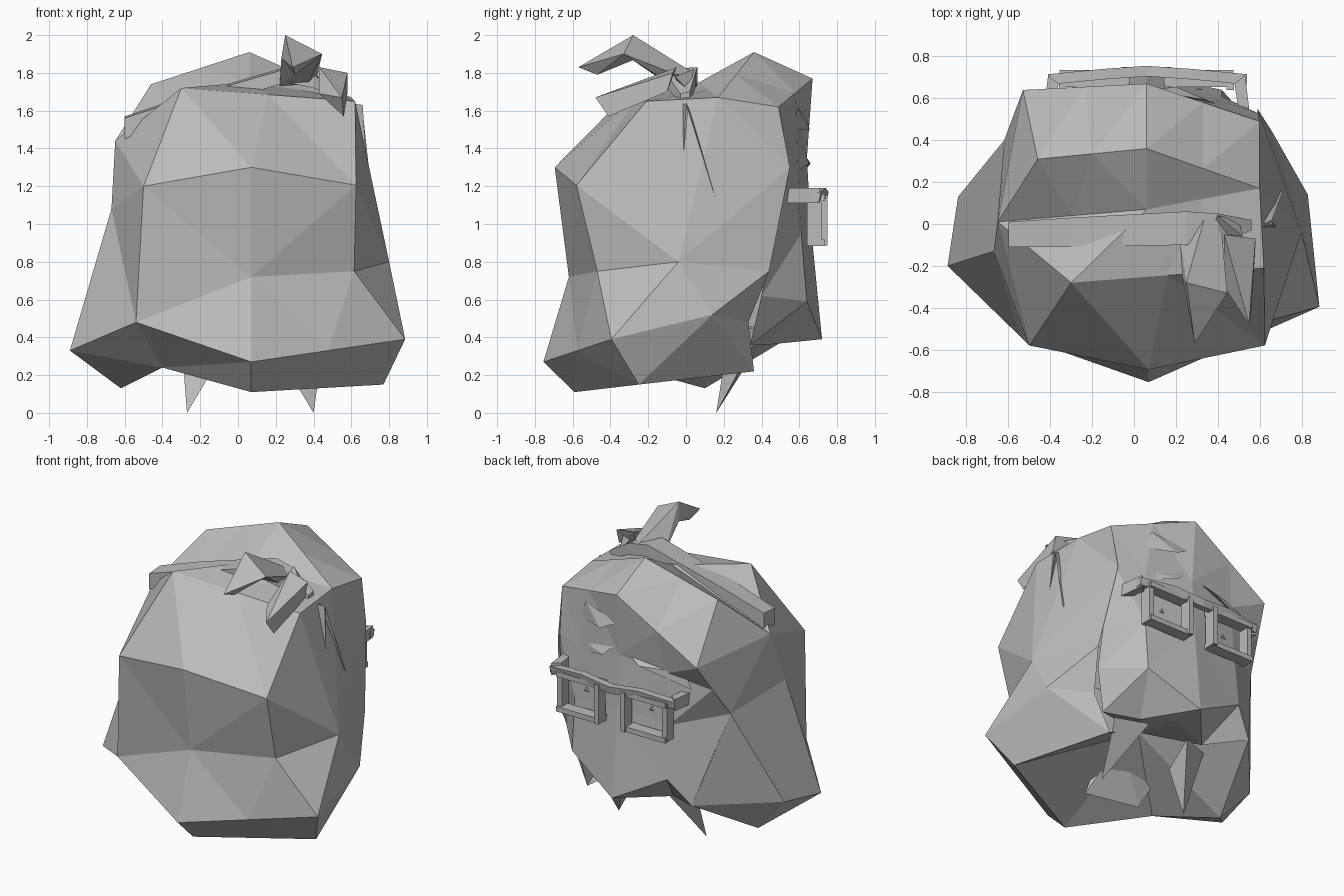
import bpy, bmesh
from mathutils import Vector

old = bpy.data.objects.get("Cube")
if old:
    bpy.data.objects.remove(old)

grey = bpy.data.materials.new("plain_grey")
grey.use_nodes = True
grey.diffuse_color = (.5, .5, .5, 1)
grey.node_tree.nodes["Principled BSDF"].inputs["Base Color"].default_value = (.5, .5, .5, 1)


def finish(name, bm):
    """Clean the mesh, point its normals outward and link it as a flat shaded object."""
    bmesh.ops.remove_doubles(bm, verts=bm.verts, dist=.001)
    bmesh.ops.triangulate(bm, faces=bm.faces)
    bmesh.ops.recalc_face_normals(bm, faces=bm.faces)
    middle = sum((v.co for v in bm.verts), Vector()) / len(bm.verts)
    outward = sum(f.normal.dot(f.calc_center_median() - middle) * f.calc_area() for f in bm.faces)
    if outward < 0:
        bmesh.ops.reverse_faces(bm, faces=bm.faces)
    mesh = bpy.data.meshes.new(name)
    bm.to_mesh(mesh)
    bm.free()
    mesh.materials.append(grey)
    obj = bpy.data.objects.new(name, mesh)
    bpy.context.scene.collection.objects.link(obj)


def loft(name, rows, closed=False):
    """Skin a sheet (or a closed tube) over rows of equally many points."""
    bm = bmesh.new()
    grid = [[bm.verts.new(p) for p in row] for row in rows]
    count = len(rows[0])
    for low, high in zip(grid, grid[1:]):
        for i in range(count if closed else count - 1):
            j = (i + 1) % count
            bm.faces.new((low[i], low[j], high[j], high[i]))
    if closed:
        bm.faces.new(grid[0])
        bm.faces.new(grid[-1])
    bmesh.ops.remove_doubles(bm, verts=bm.verts, dist=.001)
    bmesh.ops.dissolve_degenerate(bm, edges=bm.edges, dist=.0005)
    finish(name, bm)


def shard(name, *points):
    """Faceted solid wrapped around a few points."""
    bm = bmesh.new()
    verts = [bm.verts.new(p) for p in points]
    bmesh.ops.convex_hull(bm, input=verts)
    loose = [v for v in bm.verts if not v.link_faces]
    bmesh.ops.delete(bm, geom=loose, context='VERTS')
    finish(name, bm)


def between(a, b, t=.5):
    return tuple(Vector(a).lerp(Vector(b), t))


# Shared corners of the hair
left_lock, left_side = (-.45, .58, .42), (-.62, .4, 1.03)
left_bulge, left_temple = (-.67, -.13, 1.08), (-.65, .01, 1.44)
left_low, left_front = (-.62, .1, .13), (-.54, -.54, .48)
right_bulge, right_low = (.8, -.04, .8), (.77, -.25, .15)
right_flare, nape, hem_front = (.885, -.395, .39), (.07, -.755, .27), (.07, -.59, .11)
temple, crest, peak = (-.53, .64, 1.41), (.06, .36, 1.91), (.06, .67, 1.77)
left_crest, right_crest = (-.46, .31, 1.74), (.6, .17, 1.67)
right_brow, right_top = (.6, .49, 1.62), (.62, -.21, 1.65)
left_top, valley = (-.3, -.28, 1.72), (.06, .07, 1.75)
right_lock, right_edge, throat = (.6, .33, .48), (.66, .44, .75), (.05, .1, .5)

# Hair shell: rows climb from the hollow underside to the forehead peak
hem = [left_lock, left_low, left_low, (-.4, -.3, .24), hem_front,
       between(hem_front, right_low), right_low, right_low, (.5, .36, .22)]
lip = [between(p, throat, .3) for p in hem]
flare = [left_lock, (-.84, .13, .38), (-.89, -.2, .33), left_front, nape,
         between(nape, right_flare), right_flare, (.83, .14, .52), right_lock]
waist = [left_side, left_side, left_bulge, left_front, (.07, -.62, .72),
         (.615, -.47, .75), right_bulge, right_bulge, right_edge]
bulge = [temple, left_side, left_bulge, (-.5, -.58, 1.2), (.07, -.695, 1.3),
         (.625, -.58, 1.205), right_bulge, right_bulge, (.59, .55, 1.3)]
shoulder = [temple, temple, left_temple, left_top, between(left_top, right_top),
            right_top, right_top, right_crest, right_brow]
dip = [temple, left_crest, left_temple, between(left_temple, valley), valley,
       between(valley, right_crest), right_crest, right_crest, right_brow]
ridge = [temple, left_crest, left_crest, between(left_crest, crest), crest,
         between(crest, right_crest), right_crest, right_crest, right_brow]
brow = [temple, temple, temple, between(temple, peak), peak,
        between(peak, right_brow), right_brow, right_brow, right_brow]
loft("hair", [[throat] * 9, lip, hem, flare, waist, bulge, shoulder, dip, ridge, brow])

# Face, from the forehead down to the throat
loft("face", [
    [temple, between(temple, peak), peak, between(peak, right_brow), right_brow],
    [(-.57, .53, 1.23), (-.28, .61, 1.3), (.06, .64, 1.35), (.4, .59, 1.3), (.59, .53, 1.3)],
    [left_side, (-.3, .62, .95), (.06, .66, 1), (.42, .61, .95), (.63, .46, .95)],
    [(-.5, .53, .6), (-.31, .65, .59), (.06, .72, .39), (.42, .64, .59), (.63, .4, .62)],
    [left_lock, (-.2, .42, .36), (.06, .47, .42), (.3, .42, .36), (.54, .34, .36)],
    [throat] * 5,
])
shard("neck", (.15, -.3, .2), (-.22, -.22, .2), (-.33, -.05, .5), (.05, -.05, .5), (.14, -.25, .3))

# Fringe locks across the forehead
shard("fringe_left", (-.45, .58, 1.22), (-.1, .66, 1.32), (-.4, .58, 1.32), (.02, .62, 1.38))
shard("fringe_right", (.52, .54, 1.24), (.18, .65, 1.32), (.5, .54, 1.36), (.08, .62, 1.42))
shard("fringe_tip", (.2, .655, 1.5), (.08, .64, 1.56), (.35, .59, 1.62), (.4, .57, 1.5))

# Glasses: swept brow bar, square rims, temples and pupils
loft("brow_bar", [
    [(x, y - .05, z), (x, y, z), (x, y - .01, z - .05), (x, y - .05, z - .05)]
    for x, y, z in ((-.41, .715, 1.17), (-.15, .74, 1.19), (.06, .755, 1.17),
                    (.28, .74, 1.19), (.54, .715, 1.17))], True)
for side, name in ((-1, "right"), (1, "left")):
    cx = .06 + side * .25
    rim = bmesh.new()
    for dx, dz, w, h in ((-.15, 0, .035, .27), (.15, 0, .035, .27),
                         (0, -.12, .33, .035), (0, .12, .33, .035)):
        bar = bmesh.ops.create_cube(rim, size=1)["verts"]
        bmesh.ops.scale(rim, vec=(w, .08, h), verts=bar)
        bmesh.ops.translate(rim, vec=(cx + dx, .695 - side * dx * .1, 1.02 + dz), verts=bar)
    finish(name + "_rim", rim)
    outer, ear = .06 + side * .47, .06 + side * .5
    shard(name + "_temple", *[(x, y, z) for x, y in ((outer, .71), (outer - side * .05, .67),
          (ear, .47), (ear - side * .05, .47)) for z in (1.11, 1.19)])
    shard(name + "_pupil", (cx - .02, .64, 1.03), (cx + .02, .64, 1.03),
          (cx, .64, 1.06), (cx, .648, 1.04))

# Headband strap, straight over the crown with a short drop behind the bow
loft("headband", [
    [(x, -w, z - h), (x, -w, z - .01), (x, d, z), (x, d, z - h)]
    for x, w, d, z, h in ((-.6, .11, .01, 1.57, .12), (-.3, .11, .03, 1.67, .1), (.25, .1, .06, 1.83, .08),
                          (.4, .1, .05, 1.8, .08), (.56, .03, .02, 1.7, .06))], True)

# Bow of folded blades
fold = [(.25, -.28, 2), (.445, -.33, 1.9), (.23, -.25, 1.88)]
shard("bow_upper_base", *fold, (.34, .04, 1.8), (.42, -.05, 1.79), (.22, -.08, 1.73), (.37, -.08, 1.74))
shard("bow_upper_tip", *fold, (.29, -.57, 1.83), (.3, -.47, 1.79))
shard("bow_lower", (.43, -.05, 1.83), (.58, -.07, 1.8), (.45, -.1, 1.72), (.58, -.1, 1.7),
      (.55, -.48, 1.67), (.56, -.41, 1.57), (.43, -.3, 1.69))
shard("bow_knot", (.4, .04, 1.82), (.5, .02, 1.7), (.36, -.04, 1.74), (.52, -.06, 1.78))

# Loose strands beside the band
shard("loose_strand", (.6, -.02, 1.64), (.66, .0, 1.63), (.66, .01, 1.6), (.68, -.015, 1.33))
shard("thin_strand", (.62, .0, 1.64), (.66, .02, 1.6), (.71, .155, 1.14), (.64, .14, 1.2))

# Pointed locks hanging under the jaw
shard("left_jaw_lock", (.4, .16, 0), (.45, .35, .35), (.2, .39, .38), (.25, .2, .25))
shard("right_jaw_lock", (-.27, .16, 0), (-.3, .32, .38), (-.1, .4, .38), (-.12, .2, .25))
